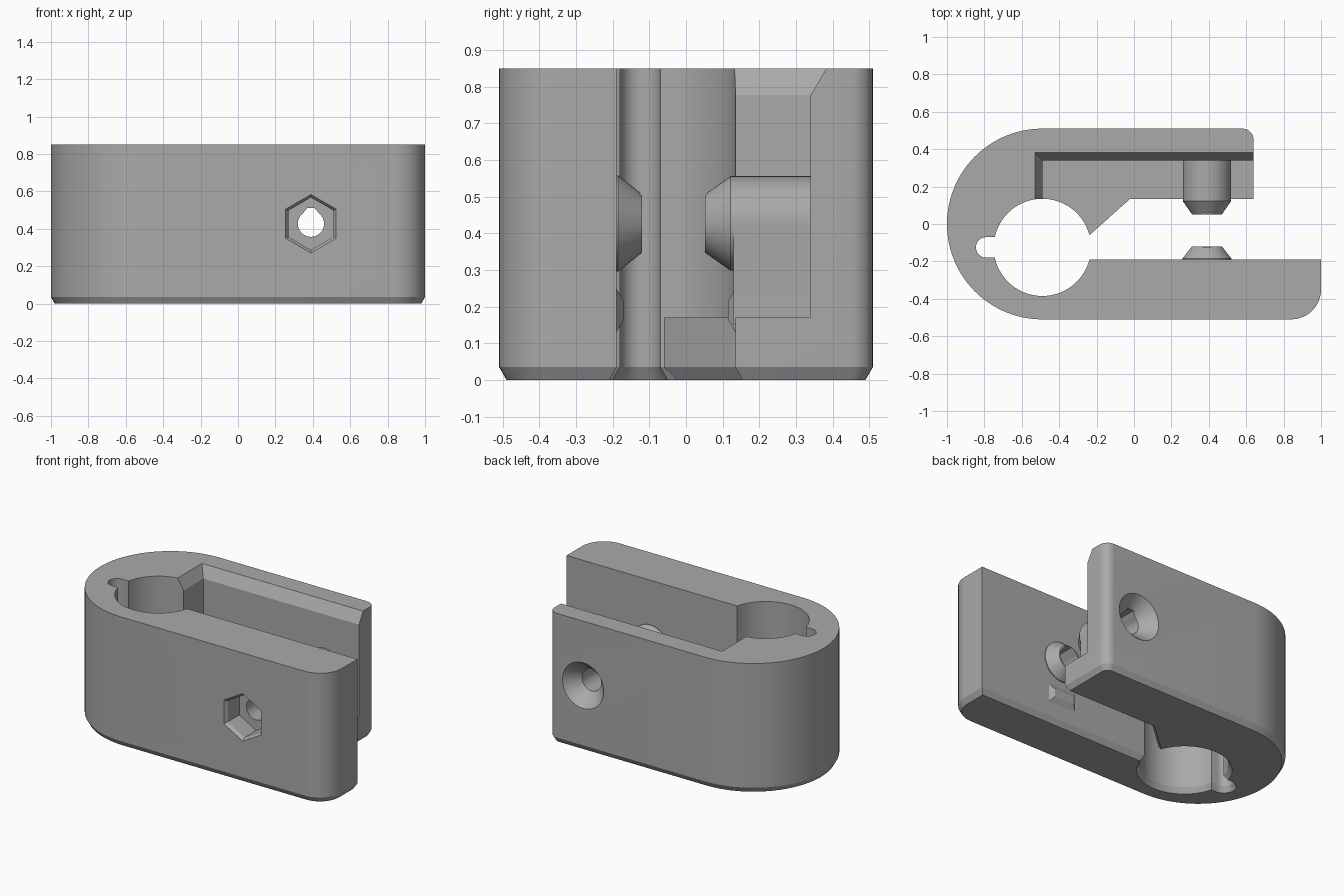
import bpy
import bmesh
from math import sin, cos, radians, asin, degrees
from mathutils import Vector

if "Cube" in bpy.data.objects:
    bpy.data.objects.remove(bpy.data.objects["Cube"])

grey = bpy.data.materials.new("plain_grey")
grey.use_nodes = True
tone = (0.4, 0.4, 0.4, 1)
grey.diffuse_color = tone
grey.node_tree.nodes["Principled BSDF"].inputs["Base Color"].default_value = tone

TOP, JAW, GRIP = 0.85, 0.135, -0.19      # body height, back and front slot walls
BX, BZ = 0.39, 0.427                     # screw axis


def loft(name, rings):
    """Closed solid through rings with equal point counts."""
    bm = bmesh.new()
    loops = [[bm.verts.new(p) for p in ring] for ring in rings]
    n = len(loops[0])
    for a, b in zip(loops, loops[1:]):
        for i in range(n):
            j = (i + 1) % n
            bm.faces.new((a[i], a[j], b[j], b[i]))
    bm.faces.new(loops[0][::-1])
    bm.faces.new(loops[-1])
    bmesh.ops.recalc_face_normals(bm, faces=bm.faces)
    mesh = bpy.data.meshes.new(name)
    bm.to_mesh(mesh)
    bm.free()
    mesh.materials.append(grey)
    ob = bpy.data.objects.new(name, mesh)
    bpy.context.collection.objects.link(ob)
    return ob


def arc(cx, cy, r, start, end, n):
    angles = [radians(start + (end - start) * i / n) for i in range(n + 1)]
    return [(cx + r * cos(a), cy + r * sin(a)) for a in angles]


def turned(name, stations, n=48, turn=0):
    """Solid along y round the screw axis from (y, radius) stations."""
    return loft(name, [[(x, y, z) for x, z in arc(BX, BZ, r, turn, turn + 360, n)[:-1]]
                       for y, r in stations])


def rect(x0, x1, y0, y1, z):
    return [(x0, y0, z), (x1, y0, z), (x1, y1, z), (x0, y1, z)]


def inset(points, d):
    out = []
    for i, p in enumerate(points):
        p = Vector(p)
        u = (p - Vector(points[i - 1])).normalized()
        v = (Vector(points[(i + 1) % len(points)]) - p).normalized()
        m = Vector((-u.y - v.y, u.x + v.x))
        out.append(p + m * d / max(0.5, 1 + u.dot(v)))
    return out


def combine(target, tool, operation):
    mod = target.modifiers.new("join", "BOOLEAN")
    mod.operation, mod.solver, mod.object = operation, "EXACT", tool
    bpy.context.view_layer.objects.active = target
    bpy.ops.object.modifier_apply(modifier=mod.name)
    bpy.data.objects.remove(tool)


# Clamp outline: front arm, bore with key notch, back jaw, round end
bore, by, nr = 0.26, -0.125, 0.055
gap = degrees(asin(0.065 / bore))
key = degrees(asin(nr / bore))
outline = arc(0.84, -0.35, 0.16, -90, 0, 12) + [(1, GRIP)]
outline += arc(-0.49, by, bore, -gap, key - 180, 28)
outline += arc(-0.79, by, nr, -90, -270, 12)
outline += arc(-0.49, by, bore, 180 - key, gap, 28)
outline += [(-0.02, JAW), (0.64, JAW)]
outline += arc(0.58, 0.45, 0.06, 0, 90, 8)
outline += arc(-0.49, 0, 0.51, 90, 270, 48)

# Body with chamfered foot
body = loft("clamp_body", [[(x, y, z) for x, y in pts] for pts, z in
                           ((inset(outline, 0.02), 0), (outline, 0.035), (outline, TOP))])

# Pocket in the back jaw with a flared rim
pocket = loft("pocket_cutter", [rect(-0.49, 1.2, -0.1, 0.34, 0.17),
                                rect(-0.49, 1.2, -0.1, 0.34, 0.777),
                                rect(-0.53, 1.2, -0.1, 0.383, TOP),
                                rect(-0.56, 1.2, -0.1, 0.41, TOP + 0.05)])
combine(body, pocket, "DIFFERENCE")

# Screw post with its support web, and the facing boss
web = loft("post_web", [rect(BX - 0.128, BX + 0.128, JAW - 0.005, 0.36, z) for z in (0.15, BZ)])
combine(body, web, "UNION")
combine(body, turned("screw_post", [(0.36, 0.129), (0.122, 0.129), (0.052, 0.08)]), "UNION")
combine(body, turned("grip_boss", [(-0.25, 0.131), (-0.185, 0.131), (-0.12, 0.08)]), "UNION")

# Small support bumps below the bosses
for wall, side in ((GRIP, 1), (JAW, -1)):
    rings = []
    for depth, w, h in ((-0.03, 0.1, 0.06), (0, 0.1, 0.06), (0.02, 0.07, 0.025)):
        y = wall + side * depth
        rings.append([(BX + a * w, y, 0.19 + b * h)
                      for a, b in ((-1, -1), (1, -1), (1, 1), (-1, 1))])
    combine(body, loft("support_bump", rings), "UNION")

# Teardrop screw hole
drop = arc(BX, BZ, 0.07, 130, 410, 32) + [(BX + 0.02, BZ + 0.083), (BX - 0.02, BZ + 0.083)]
combine(body, loft("hole_cutter", [[(x, y, z) for x, z in drop] for y in (-0.7, 0.7)]), "DIFFERENCE")

# Hex nut recess in front, countersink behind
nut = [(-0.54, 0.167), (-0.51, 0.156), (-0.49, 0.14), (-0.37, 0.14)]
combine(body, turned("nut_cutter", nut, 6, 30), "DIFFERENCE")
combine(body, turned("countersink_cutter", [(0.53, 0.168), (0.51, 0.15), (0.42, 0.069)]), "DIFFERENCE")

bpy.ops.object.select_all(action="DESELECT")
body.select_set(True)
bpy.context.view_layer.objects.active = body
bpy.ops.object.shade_smooth_by_angle(angle=radians(25))
